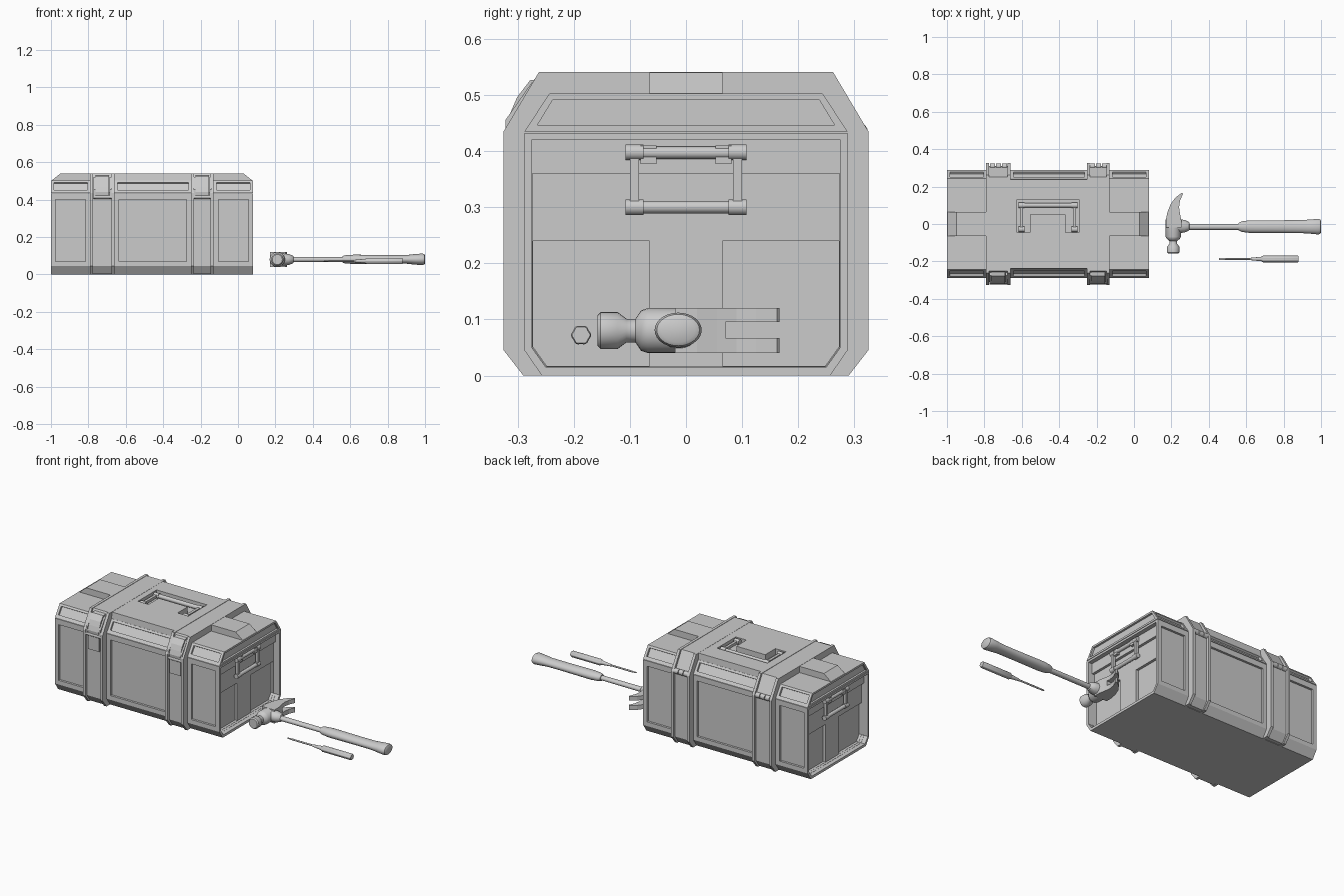
import bpy, bmesh, math
from mathutils import Vector, Matrix

if "Cube" in bpy.data.objects:
    bpy.data.objects.remove(bpy.data.objects["Cube"])

AX = {'x': lambda a, u, v: (a, u, v), 'y': lambda a, u, v: (u, a, v), 'z': lambda a, u, v: (u, v, a)}


def loft(name, rings, smooth=False, mat=None):
    """Closed skin over a list of equal-length point rings."""
    bm = bmesh.new()
    vs = [[bm.verts.new(p) for p in r] for r in rings]
    n = len(vs[0])
    for a, b in zip(vs, vs[1:]):
        for i in range(n):
            bm.faces.new((a[i], a[(i + 1) % n], b[(i + 1) % n], b[i]))
    bm.faces.new(vs[0])
    bm.faces.new(vs[-1])
    bmesh.ops.recalc_face_normals(bm, faces=bm.faces)
    if mat is not None:
        bm.transform(mat)
        bmesh.ops.recalc_face_normals(bm, faces=bm.faces)
    me = bpy.data.meshes.new(name)
    bm.to_mesh(me)
    bm.free()
    ob = bpy.data.objects.new(name, me)
    bpy.context.collection.objects.link(ob)
    if smooth:
        activate(ob)
        bpy.ops.object.shade_smooth_by_angle(angle=math.radians(40))
    return ob


def activate(ob):
    bpy.ops.object.select_all(action='DESELECT')
    ob.select_set(True)
    bpy.context.view_layer.objects.active = ob


def prism(name, pts, axis, a, b, smooth=False):
    return loft(name, [[AX[axis](t, u, v) for u, v in pts] for t in (a, b)], smooth)


def box(name, x0, x1, y0, y1, z0, z1, mat=None):
    q = [(x0, y0), (x1, y0), (x1, y1), (x0, y1)]
    return loft(name, [[(x, y, z) for x, y in q] for z in (z0, z1)], mat=mat)


def lathe(name, axis, c, stations, n=24, lobes=0.0, mat=None):
    """Elliptical sections (position, radius_u, radius_v) along an axis."""
    rings = []
    for t, ru, rv in stations:
        ring = []
        for i in range(n):
            a = 2 * math.pi * i / n
            k = 1 + lobes * math.cos(6 * a)
            ring.append(AX[axis](t, c[0] + ru * k * math.cos(a), c[1] + rv * k * math.sin(a)))
        rings.append(ring)
    return loft(name, rings, True, mat)


def cut(ob, tool):
    m = ob.modifiers.new('cut', 'BOOLEAN')
    m.operation, m.solver, m.object = 'DIFFERENCE', 'EXACT', tool
    activate(ob)
    bpy.ops.object.modifier_apply(modifier=m.name)
    bpy.data.objects.remove(tool, do_unlink=True)


def sym(half):
    """Mirror a right-hand half outline (bottom to top) about y = 0."""
    return half + [(-y, z) for y, z in reversed(half)]


X0, X1 = -1.0, 0.08
RIBS = [(-0.79, -0.66), (-0.25, -0.13)]
BAYS = [(X0, -0.79), (-0.66, -0.25), (-0.13, X1)]

# case body and lid
body = prism('case_body', sym([(.257, 0), (.288, .045), (.288, .432)]), 'x', X0, X1)
lid = prism('case_lid', sym([(.288, .435), (.243, .503)]), 'x', X0, X1)

# recessed panels on front and back
for a, b in BAYS:
    for s in (-1, 1):
        y = sorted((s * .275, s * .35))
        cut(body, box('tool', a + .025, b - .025, y[0], y[1], .07, .40))
        pts = [(s * (y + k * .834), z + k * .552) for y, z, k in
               ((.277, .452, -.012), (.277, .452, .03), (.250, .492, .03), (.250, .492, -.012))]
        cut(lid, prism('tool', pts, 'x', a + .015, b - .015))

# recessed ends with T-shaped raised panel
for e, s in ((X1, 1), (X0, -1)):
    def span(d):
        return sorted((e - s * d, e + s * .05))
    a, b = span(.025)
    cut(body, prism('tool', sym([(.25, .015), (.275, .05), (.275, .42)]), 'x', a, b))
    a, b = span(.04)
    cut(body, prism('tool', sym([(.249, .016), (.274, .051), (.274, .36)]), 'x', a, b))
    for k in (-1, 1):
        a, b = span(.055)
        cut(body, prism('tool', [(k * .065, .017), (k * .248, .017), (k * .273, .052),
                                 (k * .273, .24), (k * .065, .24)], 'x', a, b))
    a, b = span(.012)
    cut(lid, prism('tool', sym([(.265, .446), (.237, .492)]), 'x', a, b))

# raised lid centre with handle well, and sloped end strips
deck = prism('lid_centre', sym([(.243, .495), (.238, .54)]), 'x', -.662, -.248)
cut(deck, box('tool', -.625, -.295, -.045, .13, .48, .56))
box('handle_island', -.555, -.365, -.046, .05, .49, .54)
for e, s in ((X0, 1), (X1, -1)):
    prism('end_strip', [(e, .5), (e + s * .05, .54), (e + s * .215, .54), (e + s * .215, .5)],
          'y', -.065, .065)

# ribs: inner band with two flanges, front latch, back hinge
for a, b in RIBS:
    prism('rib_band', sym([(.28, .002), (.31, .045), (.31, .432), (.25, .539)]), 'x', a + .01, b - .01)
    for x in (a, b - .016):
        prism('rib_flange', sym([(.29, 0), (.325, .045), (.325, .435), (.262, .541)]), 'x', x, x + .016)
    m = (a + b) / 2
    prism('latch', [(-.29, .40), (-.318, .405), (-.322, .44), (-.313, .468), (-.301, .496),
                    (-.278, .526), (-.25, .53)], 'x', m - .036, m + .036)
    for s in (-1, 1):
        x = m + s * .043
        prism('latch_cheek', [(-.29, .41), (-.322, .42), (-.322, .455), (-.275, .522), (-.25, .52)],
              'x', x - .005, x + .005)
    box('latch_plate', m - .036, m + .036, -.317, -.30, .325, .41)
    lathe('latch_pin', 'x', (-.314, .415), [(m - .048, .01, .01), (m + .048, .01, .01)], 16)
    for k in (-1, 0, 1):
        lathe('hinge_barrel', 'x', (.309, .435),
              [(m + k * .032 - .014, .015, .015), (m + k * .032 + .014, .015, .015)], 16)


def handle(name, mat, w, v_hinge, v_grip, r=.011):
    """Folding handle: u across, v from hinge to grip, w outwards."""
    lathe(name + '_grip', 'x', (v_grip, 0), [(-w + .01, r, r), (w - .01, r, r)], 16, mat=mat)
    for s in (-1, 1):
        u = s * (w - .018)
        v0, v1 = sorted((v_hinge, v_grip))
        box(name + '_arm', u - .008, u + .008, v0, v1, -.008, .008, mat)
        for v in (v0, v1):
            lathe(name + '_knuckle', 'x', (v, 0), [(u - .016, r + .003, r + .003),
                                                   (u + .016, r + .003, r + .003)], 16, mat=mat)


# side handles with hinge bar and lugs
for e, s in ((.063, 1), (-.983, -1)):
    mat = Matrix(((0, 0, s, e), (s, 0, 0, 0), (0, 1, 0, .35), (0, 0, 0, 1)))
    handle('side_handle', mat, .11, .048, -.05)
    lathe('side_hinge_bar', 'x', (.047, 0), [(-.085, .011, .011), (.085, .011, .011)], 16, mat=mat)
    for k in (-1, 1):
        box('side_hinge_lug', k * .067 - .014, k * .067 + .014, .027, .06, -.03, .008, mat)
# top handle
handle('top_handle', Matrix.Translation((-.46, 0, .525)), .16, -.028, .1, .012)

# hammer head: striking face, neck, cheek
HX, HZ = .21, .08
lathe('hammer_head', 'y', (HX, HZ), [(-.158, .027, .027), (-.152, .033, .033), (-.122, .033, .033),
      (-.106, .021, .021), (-.09, .021, .021), (-.08, .034, .036), (-.068, .041, .04), (.025, .041, .04)])
# hammer claw with central slot
claw = prism('hammer_claw', [(.17, -.02), (.17, .02), (.178, .06), (.195, .105), (.222, .142), (.256, .167),
                             (.262, .162), (.246, .125), (.241, .09), (.246, .055), (.253, .02), (.253, -.02)],
             'z', .04, .12)
cut(claw, box('tool', .1, .3, .07, .2, .067, .095))
# hammer shaft and grip
lathe('hammer_socket', 'x', (-.012, .08), [(.22, .038, .034), (.27, .034, .03), (.295, .022, .02), (.298, .016, .014)])
lathe('hammer_shaft', 'x', (-.015, .08), [(.28, .016, .014), (.58, .016, .013)])
lathe('hammer_grip', 'x', (-.014, .081), [(.56, .02, .018), (.575, .028, .022), (.62, .034, .025), (.80, .034, .023),
      (.90, .035, .023), (.945, .038, .028), (.985, .042, .031), (.996, .038, .028), (1.0, .03, .022)], 28)

# screwdriver
C = (-.187, .072)
lathe('screwdriver_shaft', 'x', C, [(.455, .006, .001), (.475, .006, .003), (.49, .005, .005), (.70, .005, .005)], 12)
lathe('screwdriver_collar', 'x', C, [(.62, .006, .006), (.68, .012, .012), (.70, .012, .012)], 16)
lathe('screwdriver_grip', 'x', C, [(.68, .011, .011), (.69, .017, .017), (.875, .017, .017), (.88, .015, .015)],
      36, lobes=.06)
